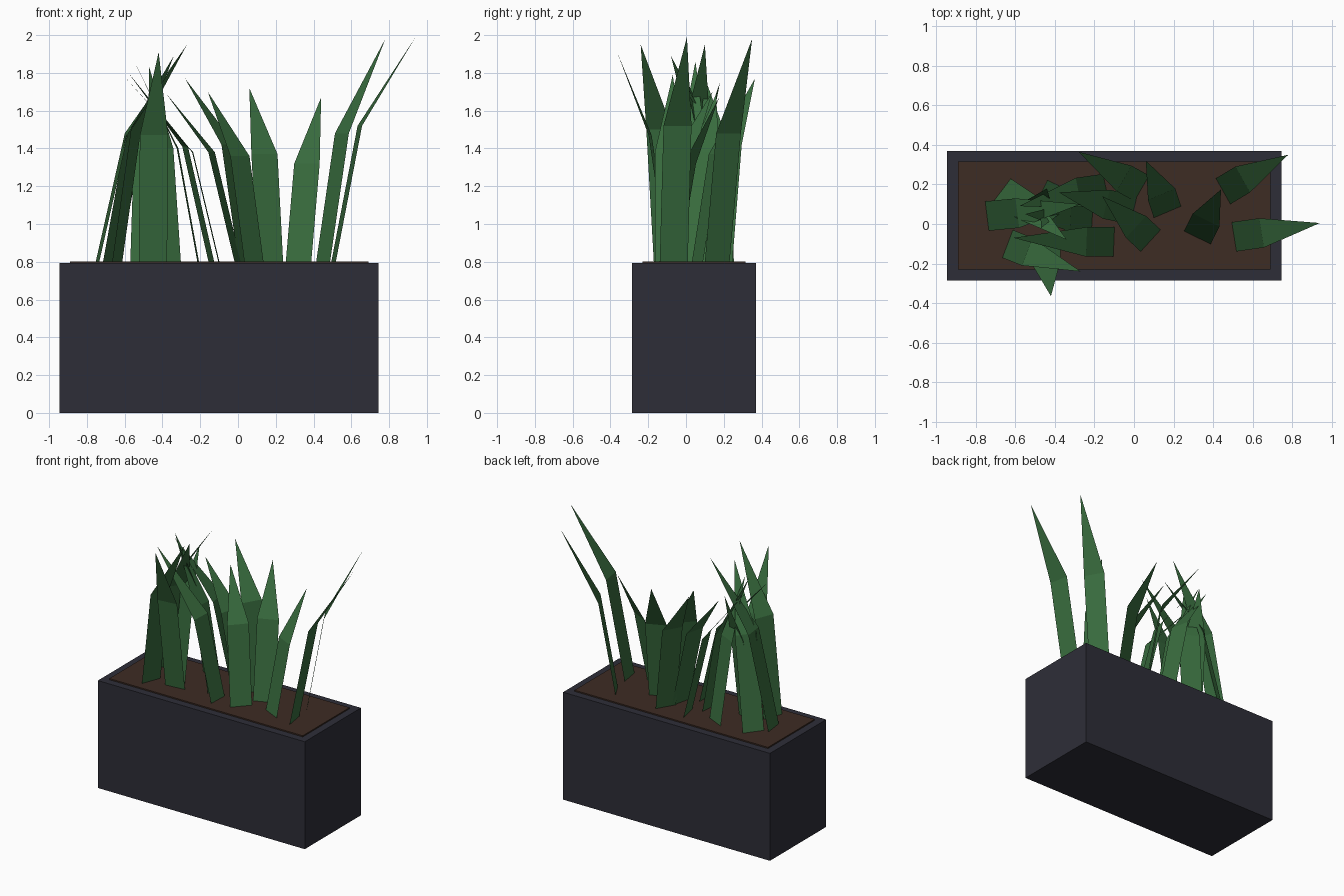
import bpy
import bmesh
from math import hypot
from mathutils import Vector

cube = bpy.data.objects.get("Cube")
if cube:
    bpy.data.objects.remove(cube, do_unlink=True)


def material(name, rgb):
    m = bpy.data.materials.new(name)
    m.use_nodes = True
    m.diffuse_color = (*rgb, 1)
    m.node_tree.nodes["Principled BSDF"].inputs["Base Color"].default_value = (*rgb, 1)
    return m


charcoal = material("charcoal", (0.027, 0.027, 0.039))
soil_brown = material("soil_brown", (0.048, 0.025, 0.017))
leaf_green = material("leaf_green", (0.040, 0.150, 0.048))


def finish(name, bm, mat):
    mesh = bpy.data.meshes.new(name)
    bm.to_mesh(mesh)
    bm.free()
    mesh.materials.append(mat)
    obj = bpy.data.objects.new(name, mesh)
    bpy.context.collection.objects.link(obj)
    return obj


def box(name, low, high, mat):
    bm = bmesh.new()
    bmesh.ops.create_cube(bm, size=1)
    low, high = Vector(low), Vector(high)
    bmesh.ops.scale(bm, vec=high - low, verts=bm.verts)
    bmesh.ops.translate(bm, vec=(low + high) / 2, verts=bm.verts)
    return finish(name, bm, mat)


def blade(name, base, middle, tip, width=0.15):
    """A flat leaf: straight lower strip, then a bent pointed end."""
    base, middle, tip = Vector((*base, 0.795)), Vector(middle), Vector(tip)
    run = tip - base
    side = Vector((-run.y, run.x, 0)) / hypot(run.x, run.y) * width / 2
    bm = bmesh.new()
    a, b, c, d, e = [bm.verts.new(p) for p in
                     (base + side, base - side, middle - side, middle + side, tip)]
    bm.faces.new((a, b, c, d))
    bm.faces.new((d, c, e))
    return finish(name, bm, leaf_green)


# Planter box and its soil
box("planter_box", (-0.945, -0.285, 0), (0.745, 0.37, 0.793), charcoal)
box("soil", (-0.89, -0.23, 0.78), (0.69, 0.315, 0.802), soil_brown)

# Right plant: leaves spread outward (base, bend, tip)
outward = [
    ((0.505, -0.065), (0.645, -0.045, 1.52), (0.94, 0.005, 1.99)),
    ((0.45, 0.165), (0.55, 0.225, 1.48), (0.78, 0.35, 1.98)),
    ((0.32, -0.07), (0.365, 0.02, 1.32), (0.44, 0.175, 1.67)),
    ((0.17, 0.06), (0.14, 0.15, 1.37), (0.06, 0.32, 1.72)),
    ((0.085, -0.085), (0.01, -0.015, 1.36), (-0.16, 0.14, 1.70)),
    ((0.04, 0.18), (-0.05, 0.23, 1.42), (-0.28, 0.365, 1.77)),
    ((0.0, 0.07), (-0.14, 0.10, 1.38), (-0.38, 0.16, 1.69)),
]

# Left plant: leaves lean inward and cross
inward = [
    ((-0.745, 0.04), (-0.59, 0.055, 1.48), (-0.27, 0.10, 1.95)),
    ((-0.64, -0.10), (-0.54, -0.14, 1.50), (-0.27, -0.24, 1.95)),
    ((-0.45, -0.09), (-0.445, -0.19, 1.47), (-0.42, -0.365, 1.91)),
    ((-0.67, 0.17), (-0.55, 0.09, 1.46), (-0.34, -0.08, 1.89)),
    ((-0.10, -0.09), (-0.24, -0.09, 1.38), (-0.61, -0.07, 1.79)),
    ((-0.14, 0.18), (-0.28, 0.16, 1.41), (-0.58, 0.09, 1.80)),
    ((-0.21, 0.03), (-0.32, 0.035, 1.40), (-0.55, 0.05, 1.86)),
    ((-0.37, 0.19), (-0.41, 0.11, 1.40), (-0.47, -0.02, 1.83)),
    ((-0.50, 0.02), (-0.48, 0.09, 1.42), (-0.44, 0.18, 1.75)),
]

for plant, leaves in (("right_plant", outward), ("left_plant", inward)):
    for i, points in enumerate(leaves, 1):
        blade(f"{plant}_leaf_{i}", *points)
